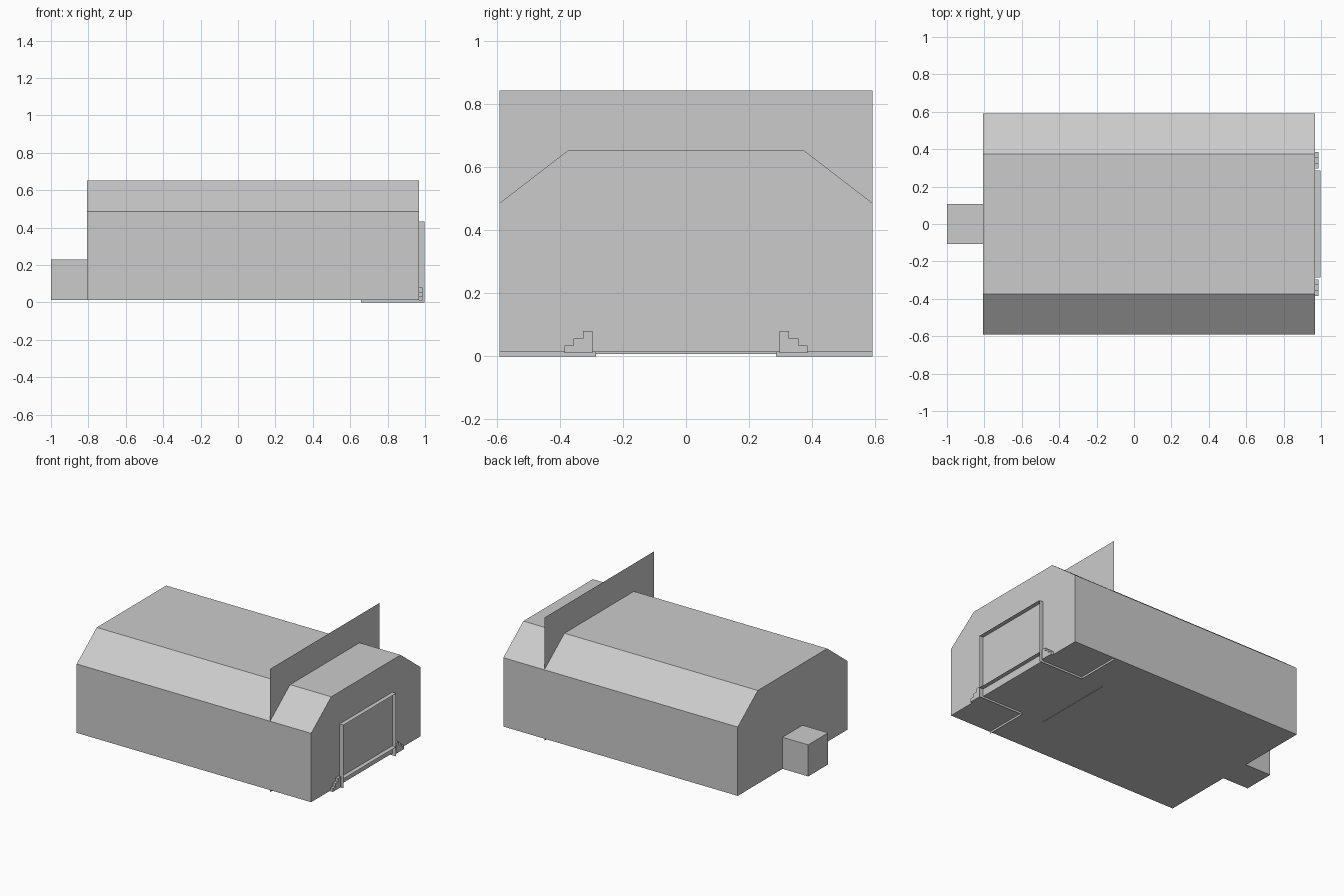
import bpy

if "Cube" in bpy.data.objects:
    bpy.data.objects.remove(bpy.data.objects["Cube"])


def mesh_object(name, verts, faces):
    mesh = bpy.data.meshes.new(name)
    mesh.from_pydata(verts, [], faces)
    mesh.update()
    obj = bpy.data.objects.new(name, mesh)
    bpy.context.collection.objects.link(obj)
    return obj


def extrude_x(name, profile, x0, x1, capped=True, closed=True):
    """Extrude a (y, z) profile along x, as a solid or a thin sheet."""
    n = len(profile)
    verts = [(x, y, z) for x in (x0, x1) for y, z in profile]
    faces = [(i, (i + 1) % n, (i + 1) % n + n, i + n)
             for i in range(n if closed else n - 1)]
    if capped:
        faces += [tuple(reversed(range(n))), tuple(range(n, 2 * n))]
    return mesh_object(name, verts, faces)


WALL_Y, FLOOR_Z = 0.592, 0.014
OPEN_Y, OPEN_Z = 0.285, 0.432
PANEL_X, END_X, LIP_X = 0.657, 0.968, 0.997

# Main hall with sloping shoulders
extrude_x("hall", [(-WALL_Y, FLOOR_Z), (WALL_Y, FLOOR_Z), (WALL_Y, 0.485),
                   (0.375, 0.652), (-0.375, 0.652), (-WALL_Y, 0.485)],
          -0.806, END_X)

# Small booth at the far end
extrude_x("rear_booth", [(-0.108, FLOOR_Z), (0.108, FLOOR_Z),
                         (0.108, 0.23), (-0.108, 0.23)], -1.0, -0.806)

# Thin cross wall with an opening, rising above the roof
arch = [(-OPEN_Y, 0), (-OPEN_Y, OPEN_Z), (OPEN_Y, OPEN_Z), (OPEN_Y, 0)]
outline = [(-WALL_Y, 0), *arch, (WALL_Y, 0), (WALL_Y, OPEN_Z),
           (WALL_Y, 0.842), (-WALL_Y, 0.842), (-WALL_Y, OPEN_Z)]
mesh_object("cross_wall", [(PANEL_X, y, z) for y, z in outline],
            [(0, 1, 2, 9), (4, 5, 6, 3), (9, 2, 3, 6, 7, 8)])

# Thin surround running from the cross wall out through the end wall
extrude_x("opening_surround", arch, PANEL_X, LIP_X, capped=False, closed=False)

# Raised platform with a front face
platform = [(0.49, 0.008), (0.49, 0.065), (LIP_X, 0.065)]
mesh_object("platform", [(x, y, z) for y in (-OPEN_Y, OPEN_Y) for x, z in platform],
            [(0, 1, 4, 3), (1, 2, 5, 4)])

# Stairs on both sides of the opening
stair = [(0.385, 0.01), (0.385, 0.034), (0.356, 0.034), (0.356, 0.057),
         (0.327, 0.057), (0.327, 0.081), (0.297, 0.081), (0.297, 0.01)]
for side, label in ((1, "back"), (-1, "front")):
    profile = [(side * y, z) for y, z in stair][::side]
    extrude_x(label + "_stairs", profile, END_X, 0.987)
